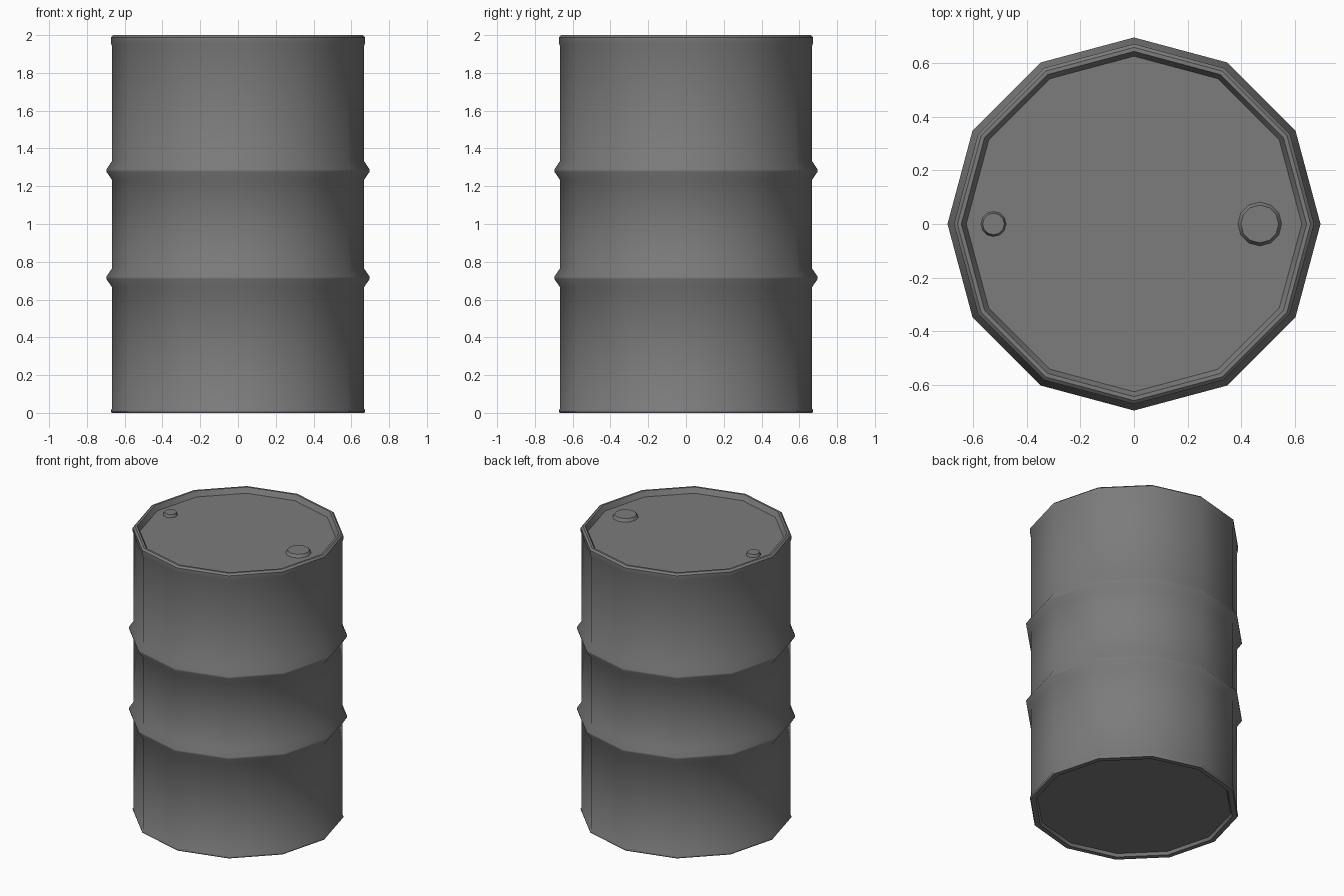
import bpy
import bmesh
import math

SIDES = 12

default_cube = bpy.data.objects.get("Cube")
if default_cube:
    bpy.data.objects.remove(default_cube, do_unlink=True)

# Single grey painted steel
steel = bpy.data.materials.new("grey steel")
steel.use_nodes = True
grey = (0.2, 0.2, 0.2, 1.0)
steel.diffuse_color = grey
steel.node_tree.nodes["Principled BSDF"].inputs["Base Color"].default_value = grey


def lathe(name, profile, location=(0, 0, 0), cap_bottom=True):
    """Revolve (radius, height) points, listed bottom to top, around z."""
    bm = bmesh.new()
    rings = []
    for radius, height in profile:
        ring = []
        for i in range(SIDES):
            angle = math.tau * i / SIDES
            ring.append(bm.verts.new((radius * math.cos(angle), radius * math.sin(angle), height)))
        rings.append(ring)
    for low, high in zip(rings, rings[1:]):
        for i in range(SIDES):
            j = (i + 1) % SIDES
            bm.faces.new((low[i], low[j], high[j], high[i]))
    if cap_bottom:
        bm.faces.new(rings[0][::-1])
    bm.faces.new(rings[-1])
    mesh = bpy.data.meshes.new(name)
    bm.to_mesh(mesh)
    bm.free()
    mesh.materials.append(steel)
    obj = bpy.data.objects.new(name, mesh)
    obj.location = location
    bpy.context.collection.objects.link(obj)
    bpy.ops.object.select_all(action="DESELECT")
    obj.select_set(True)
    bpy.context.view_layer.objects.active = obj
    bpy.ops.object.shade_smooth_by_angle(angle=math.radians(40))
    return obj


WALL, RIM, RIB = 0.667, 0.673, 0.697
LID_Z = 1.965


def rib(z):
    """Raised rolling hoop centred on height z."""
    return [(WALL, z - 0.05), (RIB, z - 0.006), (RIB, z + 0.006), (WALL, z + 0.05)]


# Drum shell: recessed base, bottom rim, two hoops, rolled top rim, sunken lid
bottom = [(0.625, 0.02), (0.635, 0), (0.668, 0), (RIM, 0.006), (RIM, 0.014), (WALL, 0.022)]
top = [(WALL, 1.94), (RIM, 1.96), (RIM, 1.988), (0.66, 2), (0.645, 2), (0.627, LID_Z)]
lathe("drum_shell", bottom + rib(0.715) + rib(1.283) + top)

# Bung caps on the lid
for name, x, radius in (("large_bung", 0.47, 0.082), ("small_bung", -0.525, 0.047)):
    lathe(name, [(radius, 0), (radius * 0.86, 0.02)], (x, 0, LID_Z), cap_bottom=False)
